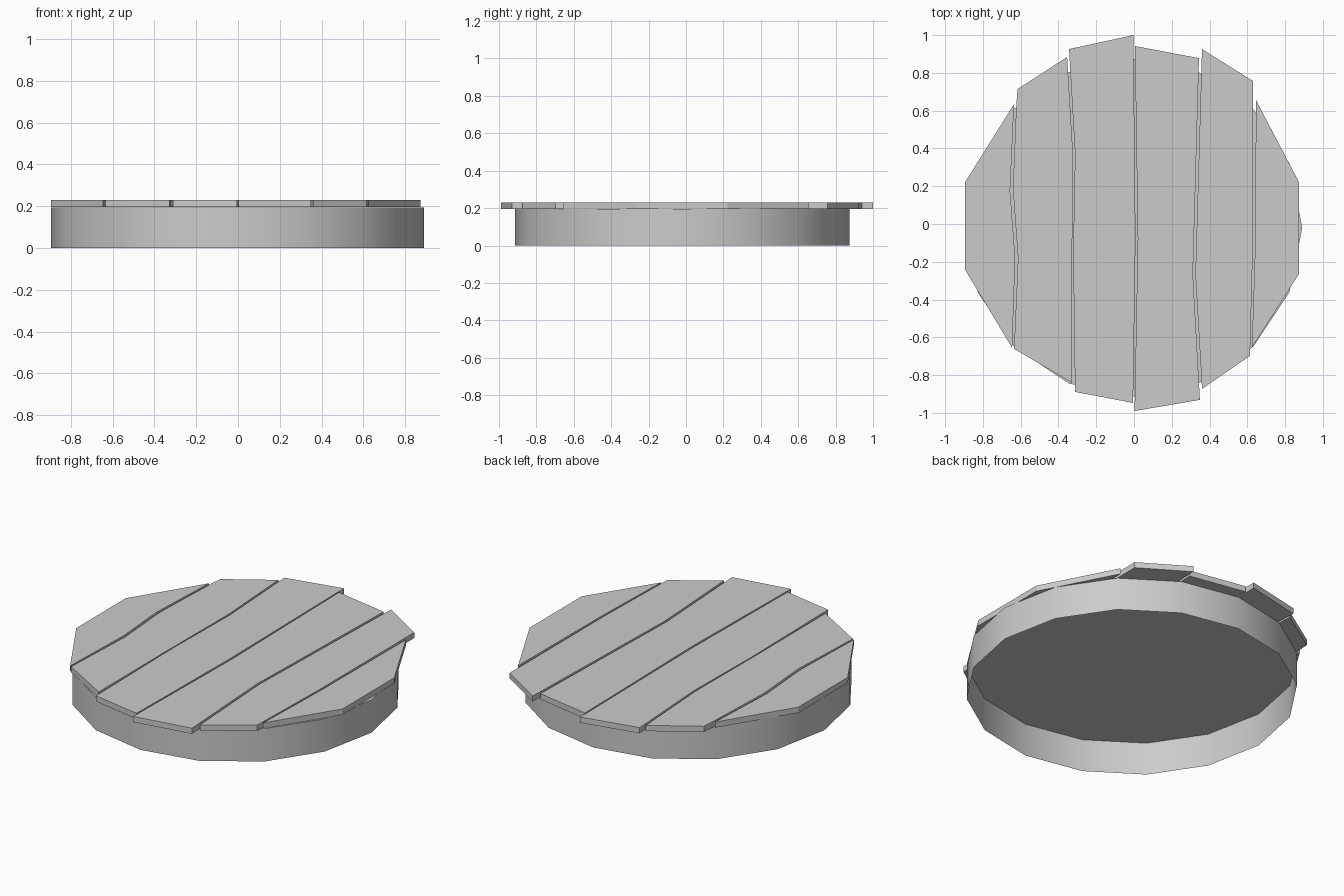
import bpy, bmesh, math

if "Cube" in bpy.data.objects:
    bpy.data.objects.remove(bpy.data.objects["Cube"])

SIDES, RADIUS = 16, 0.893
DECK_Z, PLANK_T = 0.196, 0.034


def finish(bm, name):
    bmesh.ops.recalc_face_normals(bm, faces=bm.faces[:])
    me = bpy.data.meshes.new(name)
    bm.to_mesh(me)
    bm.free()
    ob = bpy.data.objects.new(name, me)
    bpy.context.collection.objects.link(ob)
    return ob


# Round drum: wall and top, open underneath
bm = bmesh.new()
ring = [(RADIUS * math.cos(math.tau * i / SIDES) - 0.002,
         RADIUS * math.sin(math.tau * i / SIDES) - 0.02) for i in range(SIDES)]
low = [bm.verts.new((x, y, 0)) for x, y in ring]
top = [bm.verts.new((x, y, DECK_Z - 0.001)) for x, y in ring]
for i in range(SIDES):
    j = (i + 1) % SIDES
    bm.faces.new((low[i], low[j], top[j], top[i]))
bm.faces.new(top)
drum = finish(bm, "drum_base")
bpy.context.view_layer.objects.active = drum
drum.select_set(True)
bpy.ops.object.shade_smooth_by_angle(angle=math.radians(30))
drum.select_set(False)

# Uneven planks: left edge and right edge, each from back to front
planks = [
    ([(-.894, .222), (-.894, -.243)],
     [(-.635, .635), (-.656, .175), (-.629, -.18), (-.645, -.656)]),
    ([(-.617, .714), (-.624, .61), (-.641, .185), (-.614, -.18), (-.635, -.661)],
     [(-.354, .884), (-.323, .37), (-.328, -.2), (-.328, -.841)]),
    ([(-.344, .926), (-.312, .37), (-.322, -.15), (-.312, -.889)],
     [(-.003, 1.0), (.008, -.08), (-.005, -.947)]),
    ([(.005, .942), (.02, -.08), (.003, -.99)],
     [(.344, .878), (.312, -.265), (.349, -.931)]),
    ([(.360, .926), (.325, -.265), (.360, -.873)],
     [(.630, .757), (.629, -.13), (.614, -.698)]),
    ([(.646, .656), (.641, -.13), (.624, -.656)],
     [(.873, .222), (.873, -.265)]),
]
for n, (left, right) in enumerate(planks, 1):
    bm = bmesh.new()
    face = bm.faces.new([bm.verts.new((x, y, DECK_Z)) for x, y in left + right[::-1]])
    ext = bmesh.ops.extrude_face_region(bm, geom=[face], use_keep_orig=True)
    moved = [v for v in ext["geom"] if isinstance(v, bmesh.types.BMVert)]
    bmesh.ops.translate(bm, verts=moved, vec=(0, 0, PLANK_T))
    finish(bm, f"deck_plank_{n}")
